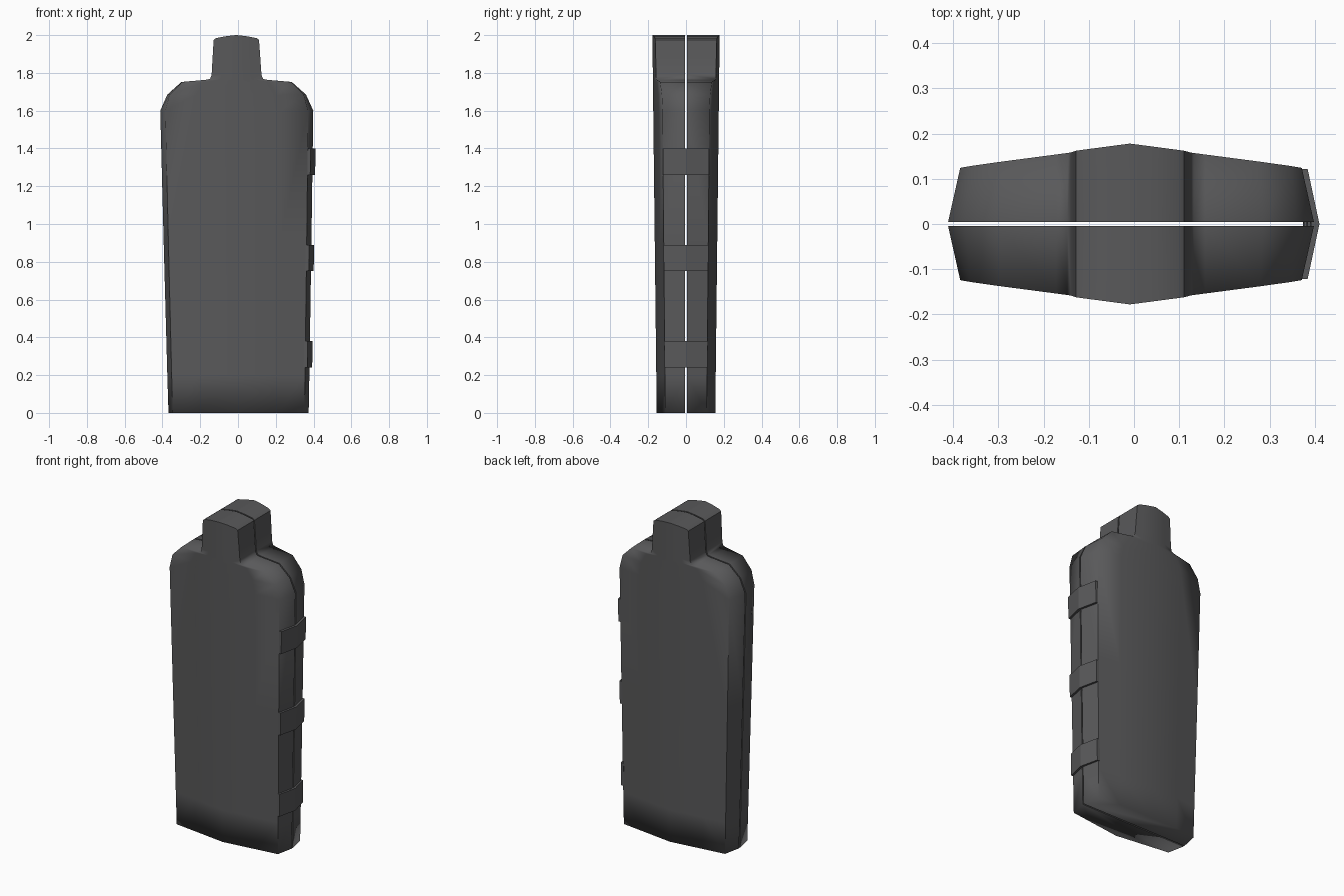
import bpy, bmesh

if "Cube" in bpy.data.objects:
    bpy.data.objects.remove(bpy.data.objects["Cube"])

GAP = 0.004            # half width of the seam between the two shells

iron = bpy.data.materials.new("dark grey iron")
iron.diffuse_color = (0.10, 0.10, 0.103, 1)
iron.use_nodes = True
iron.node_tree.nodes["Principled BSDF"].inputs["Base Color"].default_value = iron.diffuse_color

# front outline: height, half width, inset of the front edge
ROWS = [(0, .371, .022), (.2, .376, .023), (.9, .391, .025), (1.6, .405, .027),
        (1.685, .367, .012), (1.752, .292, .004), (1.763, .165, 0),
        (1.768, .14, 0), (1.79, .132, 0), (1.9, .125, 0), (1.975, .12, 0),
        (1.984, .108, 0), (1.994, .055, 0), (2.0, .004, 0)]


def centre(z):
    return .003 - .006 * z


def depth(x, z):
    return .155 + .0115 * z - .13 * abs(x)


def half_width(z):
    return .371 + .0213 * z


def finish(bm, name):
    bmesh.ops.recalc_face_normals(bm, faces=bm.faces)
    me = bpy.data.meshes.new(name)
    bm.to_mesh(me)
    bm.free()
    me.materials.append(iron)
    ob = bpy.data.objects.new(name, me)
    bpy.context.collection.objects.link(ob)
    return ob


# one solid half of the case, lofted upwards
def shell(name, side):
    bm = bmesh.new()
    rings = []
    for z, w, inset in ROWS:
        e = w - inset
        xs = [-e, -e * .6, 0, e * .6, e]
        pts = [(-w, GAP)] + [(x, depth(x, z)) for x in xs] + [(w, GAP)]
        rings.append([bm.verts.new((x + centre(z), side * y, z)) for x, y in pts])
    n = len(rings[0])
    for a, b in zip(rings, rings[1:]):
        for i in range(n):
            j = (i + 1) % n
            bm.faces.new((a[i], a[j], b[j], b[i]))
    bm.faces.new(rings[0])
    bm.faces.new(rings[-1])
    bm.normal_update()
    for f in bm.faces:
        f.smooth = True
    # keep the seam, the long side corners and the neck corners crisp
    for e in bm.edges:
        a, b = e.verts
        seam = max(abs(a.co.y), abs(b.co.y)) < GAP * 1.5
        z = (a.co.z + b.co.z) / 2
        steep = abs(a.co.z - b.co.z) > 1e-4
        hard = e.calc_face_angle(0) > .6
        if seam or (hard and steep and (z < 1.62 or z > 1.77)) or (hard and z > 1.9):
            e.smooth = False
    return finish(bm, name)


shell("front_lid", -1)
shell("back_shell", 1)


# bent strap hinge hugging the right side
def hinge(name, z0, z1):
    bm = bmesh.new()
    out, inn = [], []
    for z in (z0, z1):
        w = half_width(z) + centre(z)
        y = .113 + .006 * z
        out.append([bm.verts.new((w + dx, yy, z)) for dx, yy in
                    ((-.011, -y), (.015, 0), (-.011, y))])
        inn.append([bm.verts.new((w + dx, yy, z)) for dx, yy in
                    ((-.03, -y), (-.003, 0), (-.03, y))])
    for i in (0, 1):
        bm.faces.new((out[0][i], out[0][i + 1], out[1][i + 1], out[1][i]))
        bm.faces.new((inn[0][i], inn[0][i + 1], inn[1][i + 1], inn[1][i]))
        for k in (0, 1):
            bm.faces.new((out[k][i], out[k][i + 1], inn[k][i + 1], inn[k][i]))
    for i in (0, 2):
        bm.faces.new((out[0][i], out[1][i], inn[1][i], inn[0][i]))
    finish(bm, name)


for i, z in enumerate((.24, .75, 1.26)):
    hinge(f"hinge_{i + 1}", z, z + .14)
